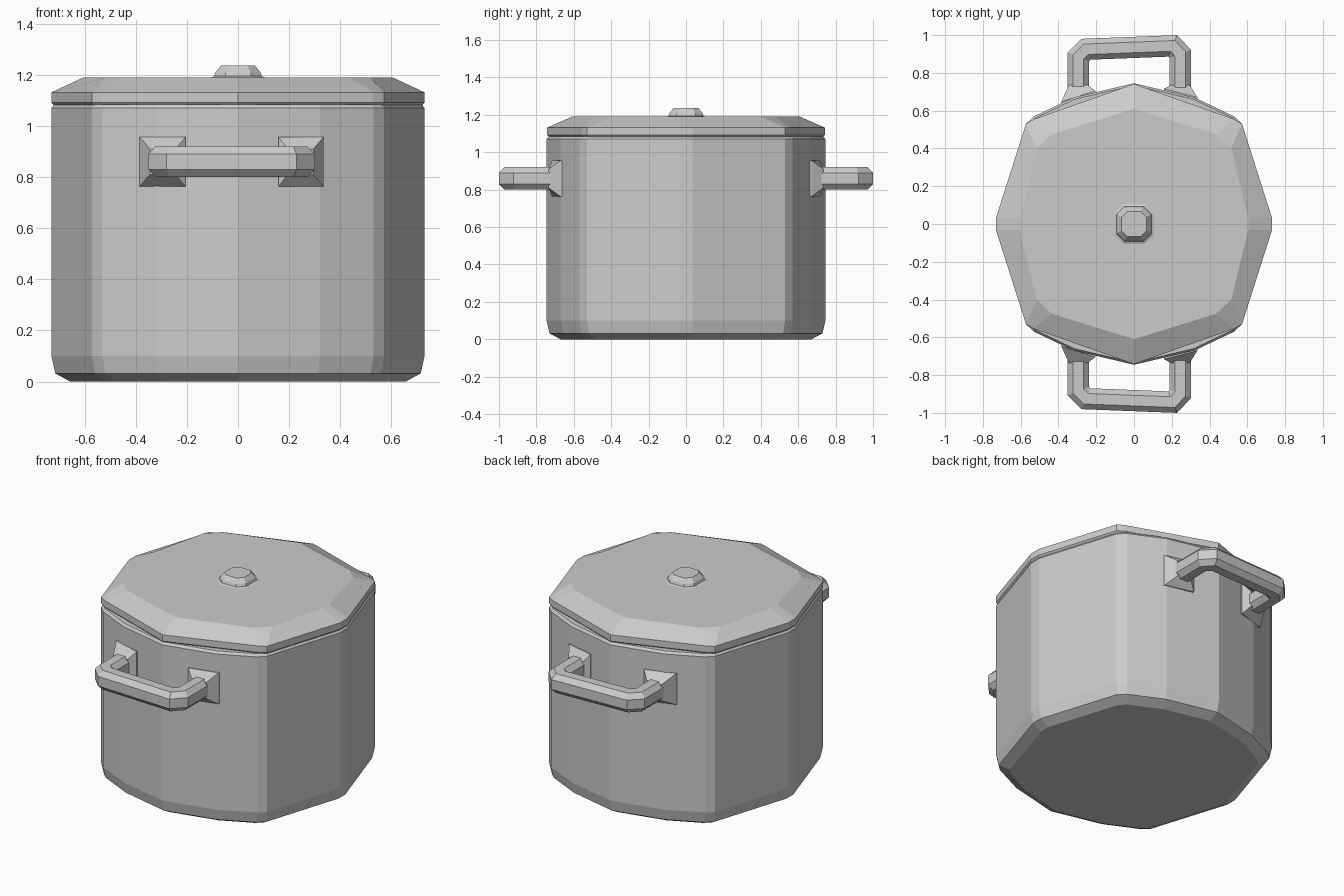
import bpy, bmesh
from mathutils import Vector

if "Cube" in bpy.data.objects:
    bpy.data.objects.remove(bpy.data.objects["Cube"])


def loft(name, rings, caps=True):
    """Skin a stack of equal-length point rings into a flat-shaded mesh."""
    bm = bmesh.new()
    vr = [[bm.verts.new(p) for p in r] for r in rings]
    n = len(vr[0])
    for a, b in zip(vr, vr[1:]):
        for i in range(n):
            j = (i + 1) % n
            bm.faces.new((a[i], a[j], b[j], b[i]))
    if caps:
        bm.faces.new(vr[0][::-1])
        bm.faces.new(vr[-1])
    bmesh.ops.recalc_face_normals(bm, faces=bm.faces)
    me = bpy.data.meshes.new(name)
    bm.to_mesh(me)
    bm.free()
    ob = bpy.data.objects.new(name, me)
    bpy.context.collection.objects.link(ob)
    return ob


def four_way(quarter):
    """Mirror a first-quadrant outline (from +x towards +y) into a closed loop."""
    full = []
    for sx, sy, flip in ((1, 1, 0), (-1, 1, 1), (-1, -1, 0), (1, -1, 1)):
        for x, y in (quarter[::-1] if flip else quarter):
            p = (x * sx, y * sy)
            if not any((Vector(p) - Vector(q)).length < 1e-5 for q in full):
                full.append(p)
    return full


def level(outline, s, z):
    return [(x * s, y * s, z) for x, y in outline]


# Pot body: faceted drum, slightly bowed at front and back
body = four_way([(.73, .035), (.572, .53), (.53, .57), (.32, .67), (0, .745)])
loft("pot_body", [level(body, .90, 0), level(body, .98, .032), level(body, 1, .10),
                  level(body, 1, 1.07), level(body, .985, 1.085)])

# Lid: octagon with trimmed corners and a bevelled rim
lid = four_way([(.73, .035), (.572, .53), (.53, .555), (0, .742)])
lid_top = four_way([(.605, .03), (.515, .40), (.435, .475), (0, .61)])
loft("lid", [level(lid, .985, 1.08), level(lid, 1, 1.092), level(lid, 1, 1.132),
             level(lid_top, 1, 1.19)])

# Lid knob
octagon = four_way([(1, .55), (.55, 1)])
loft("lid_knob", [level(octagon, .115, 1.186), level(octagon, .093, 1.195),
                  level(octagon, .088, 1.21), level(octagon, .066, 1.237)])

# Handles: octagonal bar swept along a U path, plus flared mounts
path = [Vector(p) for p in ((-.295, .64), (-.295, .885), (-.255, .925),
                            (.205, .943), (.245, .90), (.245, .64))]
section = [(u * .056, v * .06) for u, v in four_way([(1, .5), (.5, 1)])]
ZC = .86


def bar_rings(sy):
    rings = []
    for i, p in enumerate(path):
        d0 = (p - path[max(i - 1, 0)]).normalized()
        d1 = (path[min(i + 1, len(path) - 1)] - p).normalized()
        t = (d0 + d1).normalized()
        side = Vector((-t.y, t.x))
        miter = 1 / t.dot(d1 if d1.length else d0)
        rings.append([(p.x + side.x * u * miter, (p.y + side.y * u * miter) * sy, ZC + v)
                      for u, v in section])
    return rings


def wall_y(x):
    x = abs(x)
    if x < .32:
        return .745 - x * .075 / .32
    return .67 - (x - .32) * .10 / .21


def mount(name, x0, x1, bar_x, sy):
    corners = [(x0, .763), (x1, .763), (x1, .957), (x0, .957)]
    base = [(x, (wall_y(x) - .03) * sy, z) for x, z in corners]
    lip = [(x, (wall_y(x) + .008) * sy, z) for x, z in corners]
    tip = [(bar_x + (.05 if x == x1 else -.05), .735 * sy,
            ZC + (.05 if z > ZC else -.05)) for x, z in corners]
    loft(name, [base, lip, tip])


for side, sy in (("front", -1), ("back", 1)):
    loft(side + "_handle", bar_rings(sy))
    mount(side + "_handle_mount_left", -.385, -.205, -.295, sy)
    mount(side + "_handle_mount_right", .158, .335, .245, sy)
